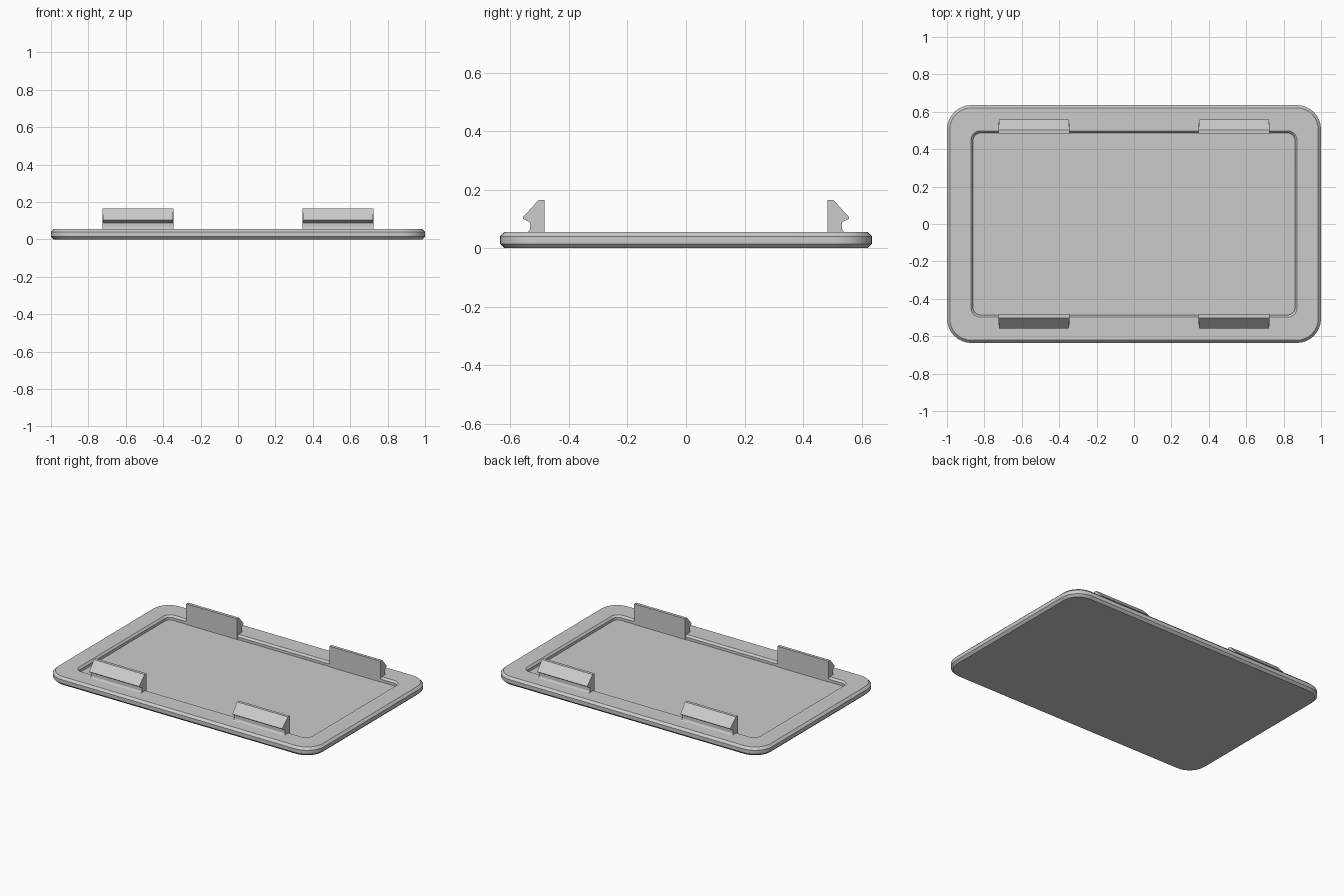
import bpy, bmesh, math

cube = bpy.data.objects.get("Cube")
if cube:
    bpy.data.objects.remove(cube, do_unlink=True)

grey = bpy.data.materials.new("plain_grey")
grey.use_nodes = True
COLOUR = (0.6, 0.6, 0.6, 1)
grey.diffuse_color = COLOUR
grey.node_tree.nodes["Principled BSDF"].inputs["Base Color"].default_value = COLOUR


def finish(bm, name):
    bmesh.ops.recalc_face_normals(bm, faces=bm.faces)
    mesh = bpy.data.meshes.new(name)
    bm.to_mesh(mesh)
    bm.free()
    mesh.materials.append(grey)
    obj = bpy.data.objects.new(name, mesh)
    bpy.context.collection.objects.link(obj)
    bpy.ops.object.select_all(action='DESELECT')
    obj.select_set(True)
    bpy.context.view_layer.objects.active = obj
    bpy.ops.object.shade_smooth_by_angle(angle=math.radians(25))
    return obj


def rounded_loop(bm, hx, hy, r, z, steps=8):
    """Ring of vertices around a rounded rectangle."""
    ring = []
    for corner, (sx, sy) in enumerate([(1, 1), (-1, 1), (-1, -1), (1, -1)]):
        for i in range(steps + 1):
            a = math.pi / 2 * (corner + i / steps)
            ring.append(bm.verts.new((sx * (hx - r) + r * math.cos(a),
                                      sy * (hy - r) + r * math.sin(a), z)))
    return ring


def bridge(bm, a, b):
    for i in range(len(a)):
        j = (i + 1) % len(a)
        bm.faces.new((a[i], a[j], b[j], b[i]))


# Cover plate: chamfered rim and a shallow tray, as half width, half depth, radius, height
bm = bmesh.new()
levels = [(0.985, 0.621, 0.115, 0), (1, 0.636, 0.13, 0.015), (1, 0.636, 0.13, 0.04),
          (0.985, 0.621, 0.115, 0.055), (0.872, 0.498, 0.05, 0.055),
          (0.86, 0.486, 0.038, 0.043), (0.86, 0.486, 0.038, 0.025)]
rings = [rounded_loop(bm, *level) for level in levels]
for lower, upper in zip(rings, rings[1:]):
    bridge(bm, lower, upper)
bm.faces.new(rings[0])
bm.faces.new(rings[-1])
finish(bm, "cover_plate")

# Snap clips: barbed profile (y, z, end inset) drawn outward from the tray
PROFILE = [(0.483, 0.02, 0), (0.483, 0.165, 0), (0.503, 0.165, 0),
           (0.558, 0.105, 0.004), (0.556, 0.1, 0.004), (0.533, 0.088, 0),
           (0.533, 0.066, 0), (0.537, 0.058, 0), (0.546, 0.053, 0), (0.546, 0.02, 0)]


def snap_clip(name, sx, sy):
    bm = bmesh.new()
    ends = [[bm.verts.new((sx * (0.535 + side * (0.19 - inset)), sy * y, z))
             for y, z, inset in PROFILE] for side in (-1, 1)]
    bridge(bm, *ends)
    for end in ends:
        bm.faces.new(end)
    finish(bm, name)


for side, sx in (("left", 1), ("right", -1)):
    for depth, sy in (("front", -1), ("back", 1)):
        snap_clip(f"{depth}_{side}_clip", sx, sy)
